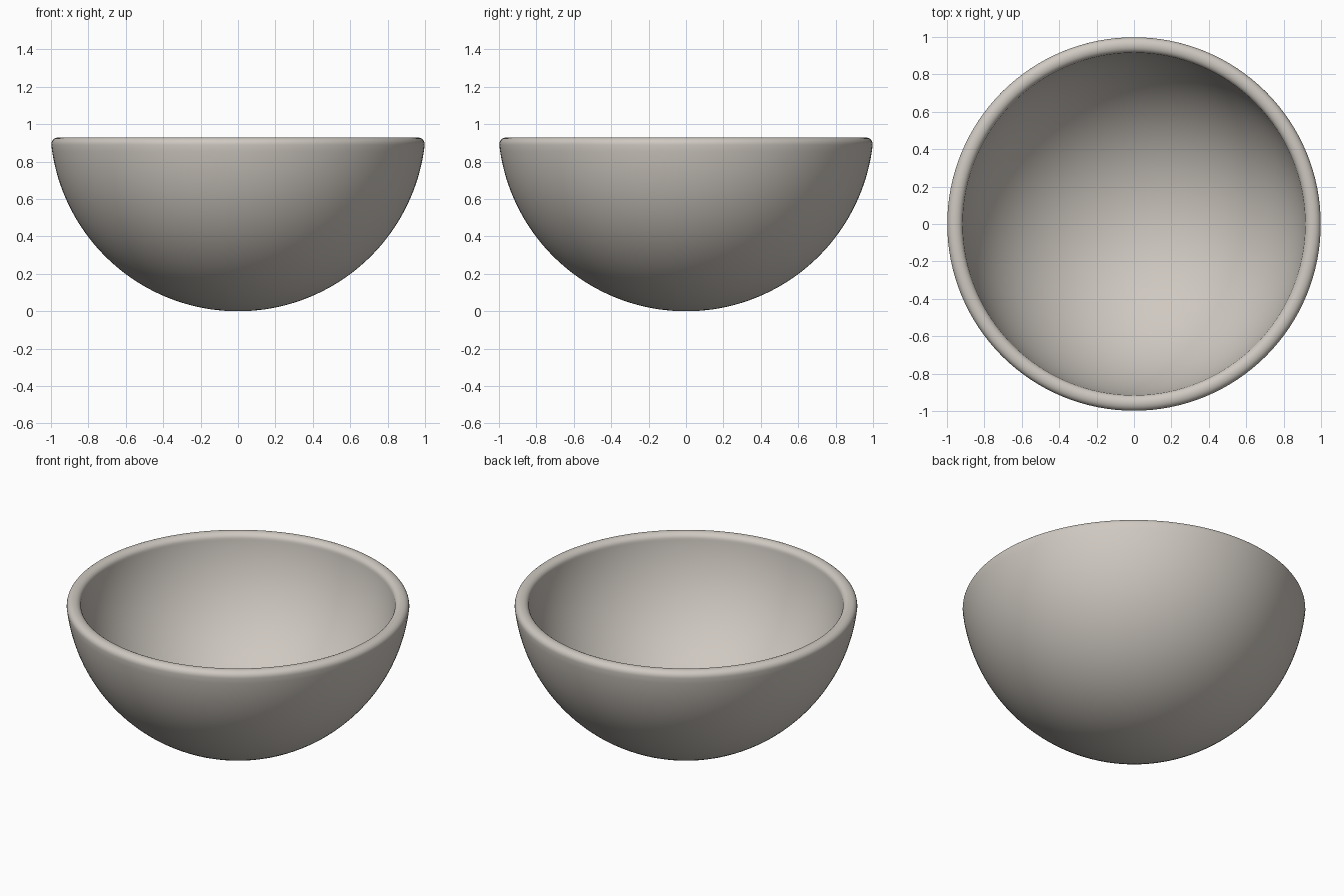
import bpy
import bmesh
from math import sin, cos, pi, asin, sqrt

cube = bpy.data.objects.get("Cube")
if cube:
    bpy.data.objects.remove(cube, do_unlink=True)

CENTRE = 1.005      # height of the sphere centre shared by both walls
OUTER = 1.005
INNER = 0.922
RIM_Z = 0.89        # where the walls meet the rounded lip
LIP_HEIGHT = 0.04
SEGMENTS = 128


def wall(radius, steps):
    """Arc from the pole up to the lip, as (radius, height) pairs."""
    end = asin(sqrt(radius**2 - (CENTRE - RIM_Z)**2) / radius)
    return [(radius * sin(end * i / steps), CENTRE - radius * cos(end * i / steps))
            for i in range(steps + 1)]


# Cross-section: outer wall, rounded lip, inner wall
outside = wall(OUTER, 40)
inside = wall(INNER, 40)
r_out, r_in = outside[-1][0], inside[-1][0]
mid, half = (r_out + r_in) / 2, (r_out - r_in) / 2
lip = [(mid + half * cos(pi * i / 14), RIM_Z + LIP_HEIGHT * sin(pi * i / 14) ** 0.85)
       for i in range(1, 14)]
profile = outside + lip + inside[::-1]

# Revolve the cross-section
bm = bmesh.new()
verts = [bm.verts.new((r, 0, z)) for r, z in profile]
edges = [bm.edges.new(pair) for pair in zip(verts, verts[1:])]
bmesh.ops.spin(bm, geom=verts + edges, cent=(0, 0, 0), axis=(0, 0, 1),
               angle=2 * pi, steps=SEGMENTS, use_merge=True)
bmesh.ops.remove_doubles(bm, verts=bm.verts, dist=0.0005)
bmesh.ops.recalc_face_normals(bm, faces=bm.faces)

mesh = bpy.data.meshes.new("bowl")
bm.to_mesh(mesh)
bm.free()
mesh.shade_smooth()
bowl = bpy.data.objects.new("bowl", mesh)
bpy.context.collection.objects.link(bowl)

# Pale stone colour
stone = bpy.data.materials.new("pale stone")
stone.use_nodes = True
colour = (0.62, 0.58, 0.53, 1)
stone.diffuse_color = colour
stone.node_tree.nodes["Principled BSDF"].inputs["Base Color"].default_value = colour
mesh.materials.append(stone)
